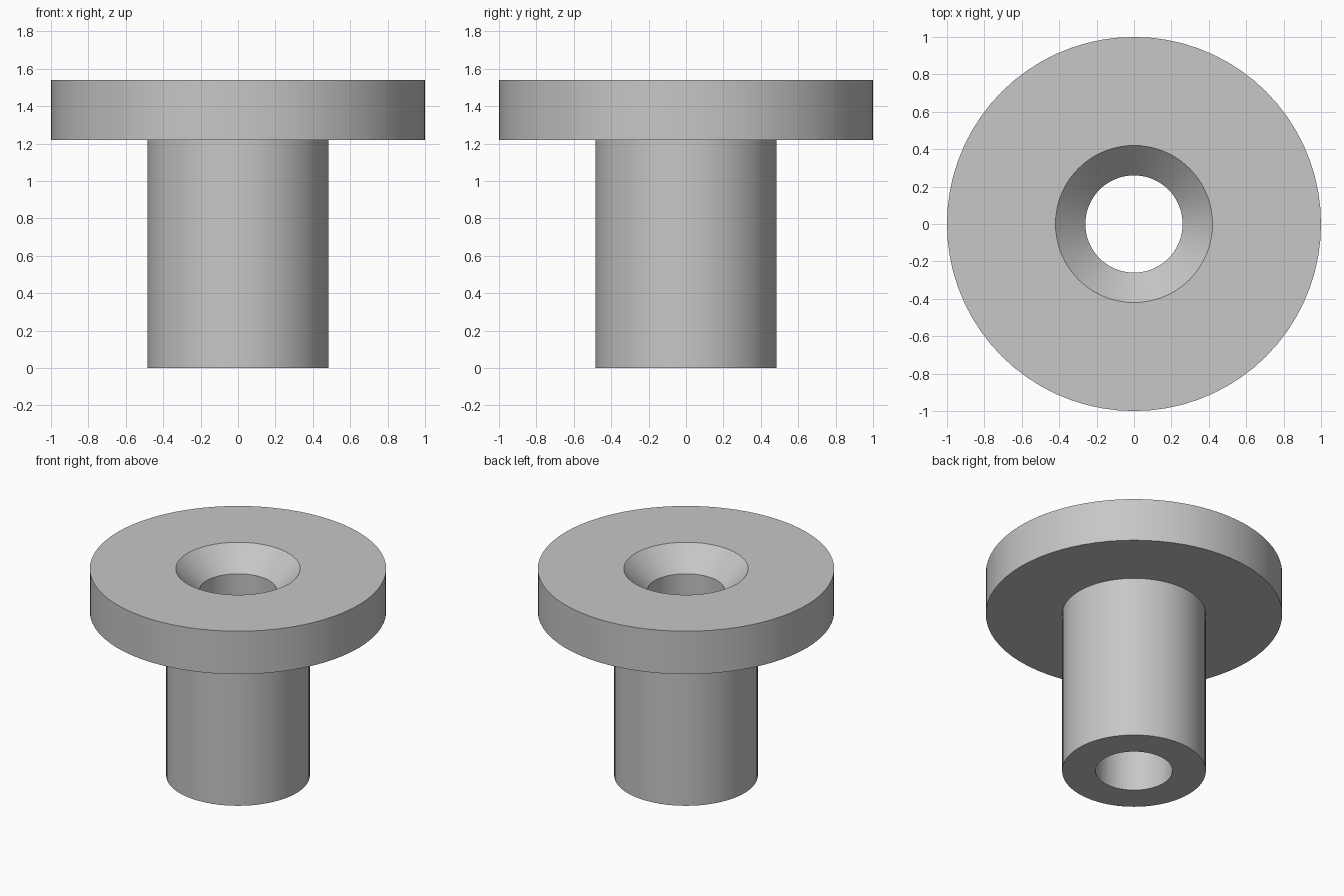
import bpy
import bmesh
import math

default_cube = bpy.data.objects.get("Cube")
if default_cube:
    bpy.data.objects.remove(default_cube, do_unlink=True)

# Plain grey finish
GREY = (0.57, 0.57, 0.57, 1.0)
grey = bpy.data.materials.new("light grey")
grey.use_nodes = True
grey.diffuse_color = GREY
grey.node_tree.nodes["Principled BSDF"].inputs["Base Color"].default_value = GREY

# Main dimensions
SEGMENTS = 72
flange_radius, stem_radius, bore_radius, sink_radius = 1.0, 0.485, 0.26, 0.42
flange_bottom, top = 1.22, 1.54
sink_bottom = top - (sink_radius - bore_radius)


def lathe(name, profile, material):
    """Revolve a closed (radius, height) profile around z."""
    bm = bmesh.new()
    rings = []
    for radius, z in profile:
        ring = []
        for i in range(SEGMENTS):
            angle = math.tau * i / SEGMENTS
            ring.append(bm.verts.new((radius * math.cos(angle), radius * math.sin(angle), z)))
        rings.append(ring)
    for lower, upper in zip(rings, rings[1:] + rings[:1]):
        for i in range(SEGMENTS):
            j = (i + 1) % SEGMENTS
            bm.faces.new((lower[i], lower[j], upper[j], upper[i]))
    bmesh.ops.recalc_face_normals(bm, faces=bm.faces)
    mesh = bpy.data.meshes.new(name)
    bm.to_mesh(mesh)
    bm.free()
    mesh.materials.append(material)
    obj = bpy.data.objects.new(name, mesh)
    bpy.context.collection.objects.link(obj)
    bpy.ops.object.select_all(action="DESELECT")
    obj.select_set(True)
    bpy.context.view_layer.objects.active = obj
    bpy.ops.object.shade_smooth_by_angle(angle=math.radians(30))
    return obj


# One turned body: stem, wide flange, countersink and through bore
lathe("flanged_bushing", [
    (bore_radius, 0),
    (stem_radius, 0),
    (stem_radius, flange_bottom),
    (flange_radius, flange_bottom),
    (flange_radius, top),
    (sink_radius, top),
    (bore_radius, sink_bottom),
], grey)
